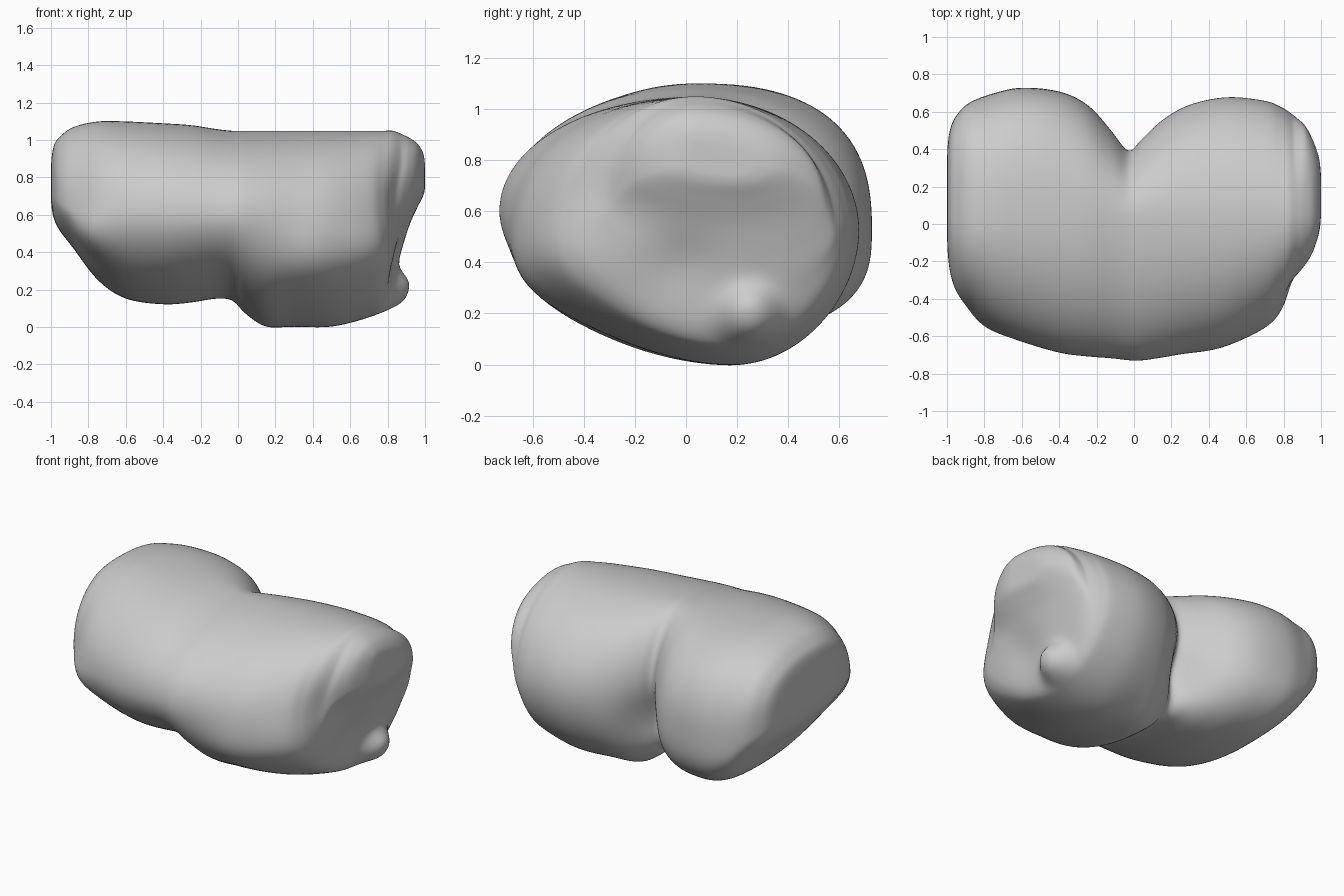
import bpy
import bmesh
import math
from mathutils import Vector

if "Cube" in bpy.data.objects:
    bpy.data.objects.remove(bpy.data.objects["Cube"], do_unlink=True)

# One plain grey material
grey = bpy.data.materials.new("plain_grey")
grey.use_nodes = True
grey_colour = (0.6, 0.6, 0.6, 1)
grey.diffuse_color = grey_colour
grey.node_tree.nodes["Principled BSDF"].inputs["Base Color"].default_value = grey_colour

# Stations along the body: x, front y, back y, bottom z, top z
STATIONS = [
    (-1.0, -.1, .38, .66, .88),
    (-.985, -.25, .5, .58, .97),
    (-.95, -.36, .58, .51, 1.02),
    (-.88, -.45, .65, .42, 1.07),
    (-.75, -.56, .7, .25, 1.1),
    (-.6, -.63, .73, .15, 1.1),
    (-.4, -.69, .71, .12, 1.09),
    (-.25, -.71, .64, .13, 1.08),
    (-.12, -.72, .51, .15, 1.06),
    (-.03, -.73, .41, .14, 1.05),
    (.04, -.73, .47, .07, 1.05),
    (.15, -.71, .56, 0, 1.05),
    (.3, -.67, .64, 0, 1.05),
    (.5, -.62, .68, 0, 1.05),
    (.7, -.52, .66, .05, 1.05),
    (.78, -.45, .63, .1, 1.05),
    (.83, -.39, .6, .24, 1.05),
    (.88, -.31, .56, .42, 1.03),
    (.92, -.25, .52, .55, 1.01),
    (.96, -.17, .44, .64, .98),
    (.99, -.06, .35, .7, .93),
    (1.0, .02, .26, .74, .87),
]

# Bulges and hollows: centre, push, radius, edge sharpness
BUMPS = [
    ((.38, -.5, .35), (0, -.09, 0), .24, 2),      # lower front bulge
    ((.65, -.4, .42), (.03, -.06, 0), .18, 2),    # corner of the bulge
    ((.82, -.25, .64), (-.05, 0, 0), .18, 2),     # hollow above the bulge
    ((.8, -.02, .4), (-.04, 0, 0), .15, 2),       # hollow beside the nub
    ((-.75, -.45, .5), (-.03, -.04, 0), .13, 2),  # small front swelling
    ((-.03, .4, .4), (0, -.08, 0), .16, 2),       # cleft between the lobes
    ((.81, .25, .19), (.1, 0, 0), .11, 4),        # nub
]

STEPS = 10   # rings between stations
RING = 120   # points around each ring


def spline(a, b, c, d, t):
    """Catmull-Rom blend of four values."""
    return b + t / 2 * (c - a + t * (2 * a - 5 * b + 4 * c - d + t * (3 * (b - c) + d - a)))


def signed_power(value, power):
    return math.copysign(abs(value) ** power, value)


def section(x, front, back, low, high):
    """Egg-shaped ring whose crown, keel and waist stay in line along the body."""
    points = []
    boxy = max(0, min(1, -x * 2))
    end = max(0, -x - 0.5) * 2
    for i in range(RING):
        angle = math.tau * i / RING
        c, s = math.cos(angle), math.sin(angle)
        if c > 0:
            exponent = 1.9 + 0.6 * boxy if s > 0 else 2.0 + 0.7 * boxy + end
        else:
            exponent = 2.1 if s > 0 else 1.85
        u, v = signed_power(c, 2 / exponent), signed_power(s, 2 / exponent)
        mid_y = 0.11 - 0.07 * v
        mid_z = max(0.565 - 0.035 * u, low + (high - low) * 0.3)
        y = mid_y + u * ((back - mid_y) if u > 0 else (mid_y - front))
        z = mid_z + v * ((high - mid_z) if v > 0 else (mid_z - low))
        points.append(Vector((x, y, z)))
    return points


def shaped(point):
    """Apply every bulge and hollow to a point."""
    moved = point.copy()
    for centre, push, radius, sharpness in BUMPS:
        distance = (point - Vector(centre)).length / radius
        moved += Vector(push) * math.exp(-distance ** sharpness)
    return moved


# Loft the two-lobed body
rings = []
last = len(STATIONS) - 1
for k in range(last):
    around = [STATIONS[max(0, min(last, k + j))] for j in (-1, 0, 1, 2)]
    for step in range(STEPS):
        rings.append(section(*[spline(*q, step / STEPS) for q in zip(*around)]))
rings.append(section(*STATIONS[-1]))

bm = bmesh.new()
loops = [[bm.verts.new(shaped(p)) for p in ring] for ring in rings]
for first, second in zip(loops, loops[1:]):
    for i in range(RING):
        j = (i + 1) % RING
        bm.faces.new((first[i], first[j], second[j], second[i]))

# Close both ends with a fan
for loop in (loops[0], loops[-1]):
    centre = sum((v.co for v in loop), Vector()) / RING
    hub = bm.verts.new(centre)
    for i in range(RING):
        bm.faces.new((loop[i], loop[(i + 1) % RING], hub))
bmesh.ops.recalc_face_normals(bm, faces=bm.faces)

mesh = bpy.data.meshes.new("lobed_body")
bm.to_mesh(mesh)
bm.free()
mesh.materials.append(grey)
body = bpy.data.objects.new("lobed_body", mesh)
bpy.context.collection.objects.link(body)

# Even out the surface and shade it smooth
relax = body.modifiers.new("relax", "SMOOTH")
relax.factor = 0.5
relax.iterations = 16
mesh.shade_smooth()
